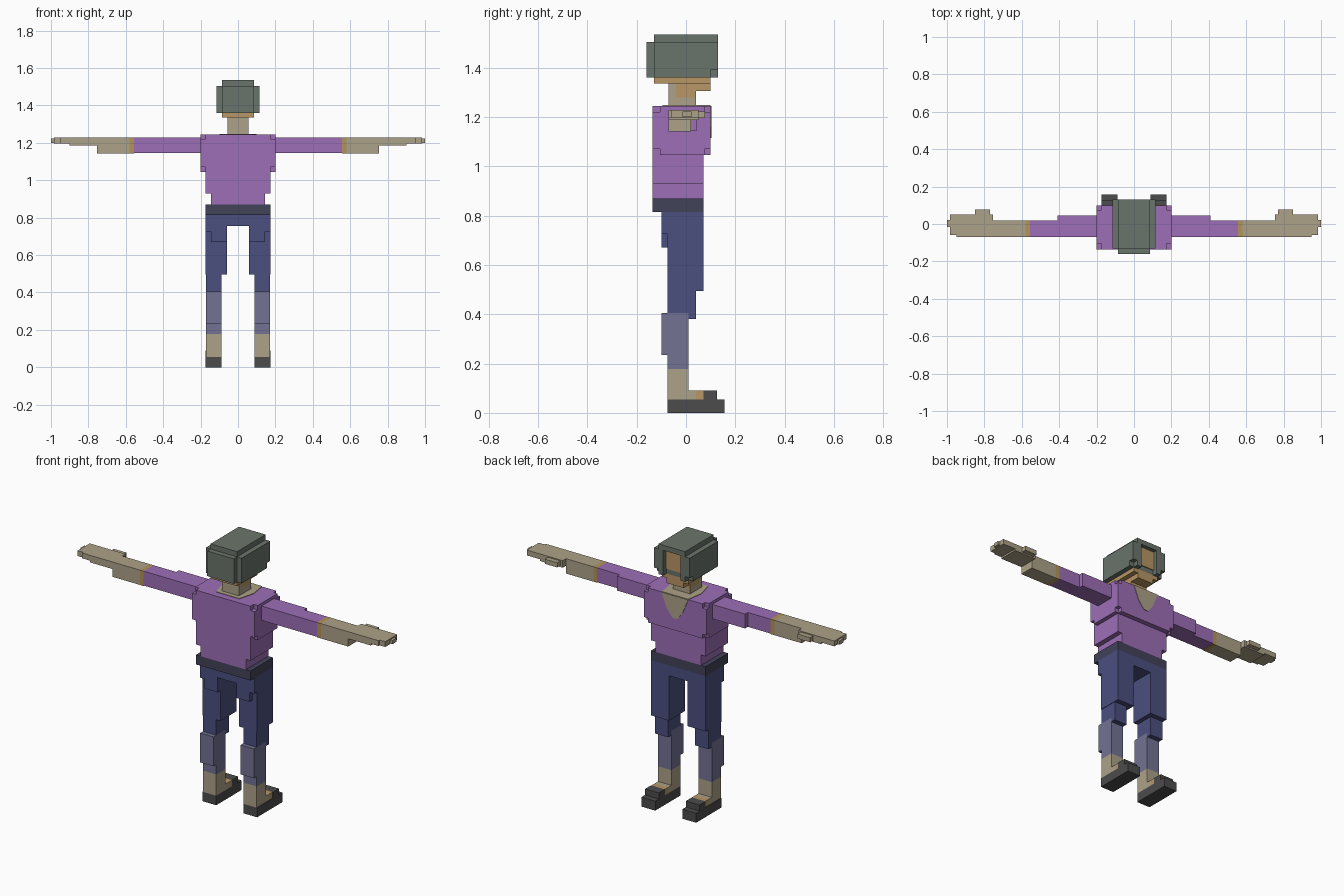
import bpy, bmesh
from mathutils import Vector


def material(name, rgb):
    m = bpy.data.materials.new(name)
    lin = [((c / 255 + 0.055) / 1.055) ** 2.4 for c in rgb]
    m.diffuse_color = (*lin, 1)
    return m


HAIR = material("grey green hair", (106, 117, 107))
FACE = material("warm tan skin", (184, 150, 100))
SKIN = material("beige skin", (174, 162, 137))
SHIRT = material("purple shirt", (157, 110, 183))
BELT = material("dark slate belt", (66, 66, 90))
PANTS = material("navy trousers", (75, 79, 127))
SOCKS = material("lavender socks", (115, 114, 148))
SHOES = material("charcoal shoes", (76, 76, 76))
CUFF = material("mustard cuff", (178, 148, 88))


def finish(name, bm, mat):
    bmesh.ops.remove_doubles(bm, verts=bm.verts, dist=1e-5)
    bmesh.ops.recalc_face_normals(bm, faces=bm.faces)
    bmesh.ops.dissolve_limit(bm, angle_limit=0.01, verts=bm.verts, edges=bm.edges)
    me = bpy.data.meshes.new(name)
    bm.to_mesh(me)
    bm.free()
    me.materials.append(mat)
    ob = bpy.data.objects.new(name, me)
    bpy.context.collection.objects.link(ob)


def blocks(name, mat, *boxes):
    """Outer skin of the union of boxes given as (x0, x1, y0, y1, z0, z1)."""
    cuts = [sorted({b[2 * a + k] for b in boxes for k in (0, 1)}) for a in range(3)]
    filled = set()
    for b in boxes:
        i, j, k = [range(cuts[a].index(b[2 * a]), cuts[a].index(b[2 * a + 1])) for a in range(3)]
        filled |= {(x, y, z) for x in i for y in j for z in k}
    bm = bmesh.new()
    for cell in sorted(filled):
        for a in range(3):
            for side in (0, 1):
                near = list(cell)
                near[a] += 2 * side - 1
                if tuple(near) in filled:
                    continue
                quad = []
                for u, v in ((0, 0), (1, 0), (1, 1), (0, 1)):
                    off = [0, 0, 0]
                    off[a], off[(a + 1) % 3], off[(a + 2) % 3] = side, u, v
                    quad.append(bm.verts.new([cuts[n][cell[n] + off[n]] for n in range(3)]))
                bm.faces.new(quad)
    finish(name, bm, mat)


def pair(name, mat, *boxes):
    blocks("right_" + name, mat, *boxes)
    blocks("left_" + name, mat, *[(-b[1], -b[0], *b[2:]) for b in boxes])


def plate(name, mat, points, depth):
    bm = bmesh.new()
    f = bm.faces.new([bm.verts.new(p) for p in points])
    new = bmesh.ops.extrude_face_region(bm, geom=[f])["geom"]
    bmesh.ops.translate(bm, vec=Vector(depth),
                        verts=[v for v in new if isinstance(v, bmesh.types.BMVert)])
    finish(name, bm, mat)


# Hair: stepped cap with side locks framing the open face
blocks("hair", HAIR,
       (-.115, .115, -.13, .10, 1.36, 1.505),
       (-.085, .085, -.16, -.13, 1.36, 1.505),
       (-.085, .085, -.13, .13, 1.505, 1.535),
       (-.115, -.055, .10, .13, 1.39, 1.505),
       (.055, .115, .10, .13, 1.39, 1.505),
       (-.085, -.055, .10, .13, 1.36, 1.505),
       (.055, .085, .10, .13, 1.36, 1.505))
blocks("face", FACE, (-.055, .055, .10, .105, 1.39, 1.505))

# Jaw and neck
blocks("jaw", FACE, (-.085, .085, -.13, .10, 1.335, 1.36),
       (-.055, .055, .04, .10, 1.305, 1.335))
blocks("throat", FACE, (-.055, .055, -.04, .04, 1.28, 1.335))
blocks("neck", SKIN, (-.055, .055, -.07, -.04, 1.245, 1.335),
       (-.055, .055, -.04, .04, 1.245, 1.28))

# Shirt: chest block with clipped corners, tapering to the waist
blocks("shirt", SHIRT,
       (-.2, .2, -.105, .075, 1.045, 1.245),
       (-.2, .2, -.135, .10, 1.07, 1.22),
       (-.175, .175, -.135, .10, 1.045, 1.245),
       (-.175, .175, -.135, .07, .93, 1.045),
       (-.145, .145, -.135, .07, .87, .93))
plate("neckline_front", SKIN, [(-.085, .1, 1.245), (-.05, .1, 1.16), (-.015, .1, 1.115),
                               (.015, .1, 1.115), (.05, .1, 1.16), (.085, .1, 1.245)], (0, .003, 0))
plate("neckline_top", SKIN, [(-.085, .1, 1.245), (-.1, 0, 1.245), (-.075, -.095, 1.245),
                             (.075, -.095, 1.245), (.1, 0, 1.245), (.085, .1, 1.245)], (0, 0, .003))

# Arms held straight out
pair("sleeve", SHIRT, (.2, .41, -.07, .045, 1.145, 1.228), (.41, .555, -.07, .02, 1.145, 1.228))
pair("cuff", CUFF, (.555, .58, -.07, .02, 1.142, 1.228))
pair("forearm", SKIN, (.58, .755, -.07, .02, 1.142, 1.228))
pair("hand", SKIN,
     (.755, .9, -.07, .05, 1.187, 1.228),
     (.9, .95, -.07, .05, 1.197, 1.228),
     (.95, .985, -.06, .05, 1.197, 1.228),
     (.985, 1.0, -.015, .022, 1.2, 1.222),
     (.77, .85, .05, .078, 1.195, 1.222))

# Belt and trousers
blocks("belt", BELT, (-.175, .175, -.135, .07, .815, .87))
blocks("hips", PANTS, (-.175, .175, -.10, .07, .755, .815))
pair("trouser_leg", PANTS,
     (.06, .175, -.10, .07, .725, .755),
     (.06, .145, -.10, -.075, .67, .725),
     (.06, .175, -.075, .07, .495, .725),
     (.087, .172, -.075, .04, .405, .495),
     (.087, .172, .01, .04, .38, .405))

# Lower legs and feet
pair("sock", SOCKS, (.087, .172, -.10, .01, .235, .405), (.087, .172, -.075, .01, .178, .235))
pair("ankle", SKIN, (.087, .172, -.075, .01, .055, .178), (.087, .172, .01, .04, .055, .09))
pair("instep", FACE, (.087, .172, .04, .07, .055, .09))
pair("shoe", SHOES, (.087, .175, -.075, .157, 0, .055), (.087, .175, .07, .125, .055, .09))
